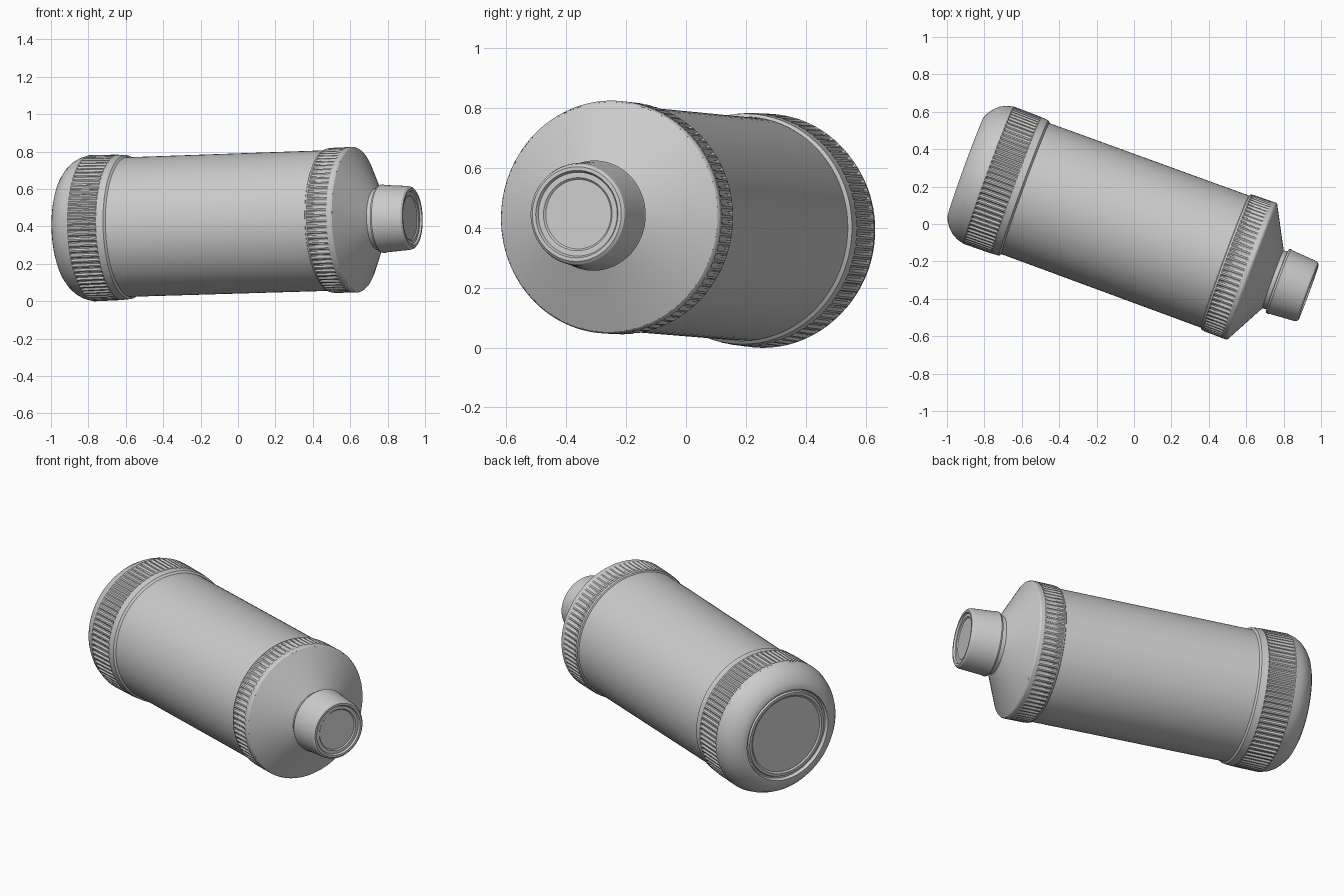
import bpy, bmesh, math
from mathutils import Vector, Matrix

if "Cube" in bpy.data.objects:
    bpy.data.objects.remove(bpy.data.objects["Cube"])

# Bottle lies on its side: its long axis points right, a little forward and slightly up
yaw, pitch = math.radians(-20.1), math.radians(1.75)
axis = Vector((math.cos(yaw) * math.cos(pitch),
               math.sin(yaw) * math.cos(pitch), math.sin(pitch)))
place = (Matrix.Translation((-0.0075, -0.0205, 0.415))
         @ axis.to_track_quat('Z', 'Y').to_matrix().to_4x4())

grey = bpy.data.materials.new("light grey")
grey.diffuse_color = (0.6, 0.6, 0.6, 1)
grey.use_nodes = True
grey.node_tree.nodes["Principled BSDF"].inputs["Base Color"].default_value = grey.diffuse_color


def lathe(name, profile, segments=96, angle=30):
    """Spin (distance along axis, radius[, rib depth]) points round the axis."""
    bm = bmesh.new()
    rings = []
    for p in profile:
        t, r = p[0], p[1]
        depth = p[2] if len(p) > 2 else 0
        if r == 0:
            rings.append([bm.verts.new((0, 0, t))] * segments)
            continue
        ring = []
        for j in range(segments):
            a = 2 * math.pi * j / segments
            rr = r - (depth if j % 4 >= 2 else 0)
            ring.append(bm.verts.new((rr * math.cos(a), rr * math.sin(a), t)))
        rings.append(ring)
    for lo, hi in zip(rings, rings[1:]):
        for j in range(segments):
            k = (j + 1) % segments
            corners = []
            for v in (lo[j], lo[k], hi[k], hi[j]):
                if v not in corners:
                    corners.append(v)
            bm.faces.new(corners)
    mesh = bpy.data.meshes.new(name)
    bm.to_mesh(mesh)
    bm.free()
    mesh.materials.append(grey)
    ob = bpy.data.objects.new(name, mesh)
    bpy.context.collection.objects.link(ob)
    ob.matrix_world = place
    bpy.ops.object.select_all(action='DESELECT')
    ob.select_set(True)
    bpy.context.view_layer.objects.active = ob
    bpy.ops.object.shade_smooth_by_angle(angle=math.radians(angle))
    return ob


# Recessed underside with a raised ring, and rounded heel
lathe("base", [(-0.935, 0), (-0.935, 0.225), (-0.942, 0.235), (-0.942, 0.25),
               (-0.932, 0.255), (-0.932, 0.265), (-0.95, 0.272), (-0.95, 0.285),
               (-0.938, 0.312), (-0.915, 0.342), (-0.89, 0.364),
               (-0.86, 0.38), (-0.83, 0.388)])

# Ribbed grip round the bottom
lathe("bottom_band", [(-0.83, 0.388), (-0.82, 0.391), (-0.81, 0.391, 0.009),
                      (-0.67, 0.389, 0.009), (-0.66, 0.388),
                      (-0.62, 0.385), (-0.61, 0.374)], 320)

# Plain cylinder wall
lathe("body", [(-0.63, 0.373), (0.54, 0.376)])

# Ribbed grip under the shoulder
lathe("top_band", [(0.525, 0.374), (0.53, 0.383), (0.54, 0.386), (0.55, 0.388, 0.008),
                   (0.645, 0.389, 0.008), (0.655, 0.389), (0.675, 0.389),
                   (0.683, 0.384)], 320)

# Conical shoulder and short neck
lathe("shoulder", [(0.683, 0.384), (0.8, 0.165)])
lathe("neck", [(0.8, 0.165), (0.83, 0.165)])

# Cap with rolled lower edge and recessed end
lathe("cap", [(0.822, 0.163), (0.825, 0.18), (0.835, 0.184), (0.85, 0.18),
              (0.98, 0.171), (0.994, 0.167), (1.002, 0.158), (1.002, 0.146),
              (0.992, 0.14), (0.992, 0.122), (0.986, 0.116), (0.986, 0)])
